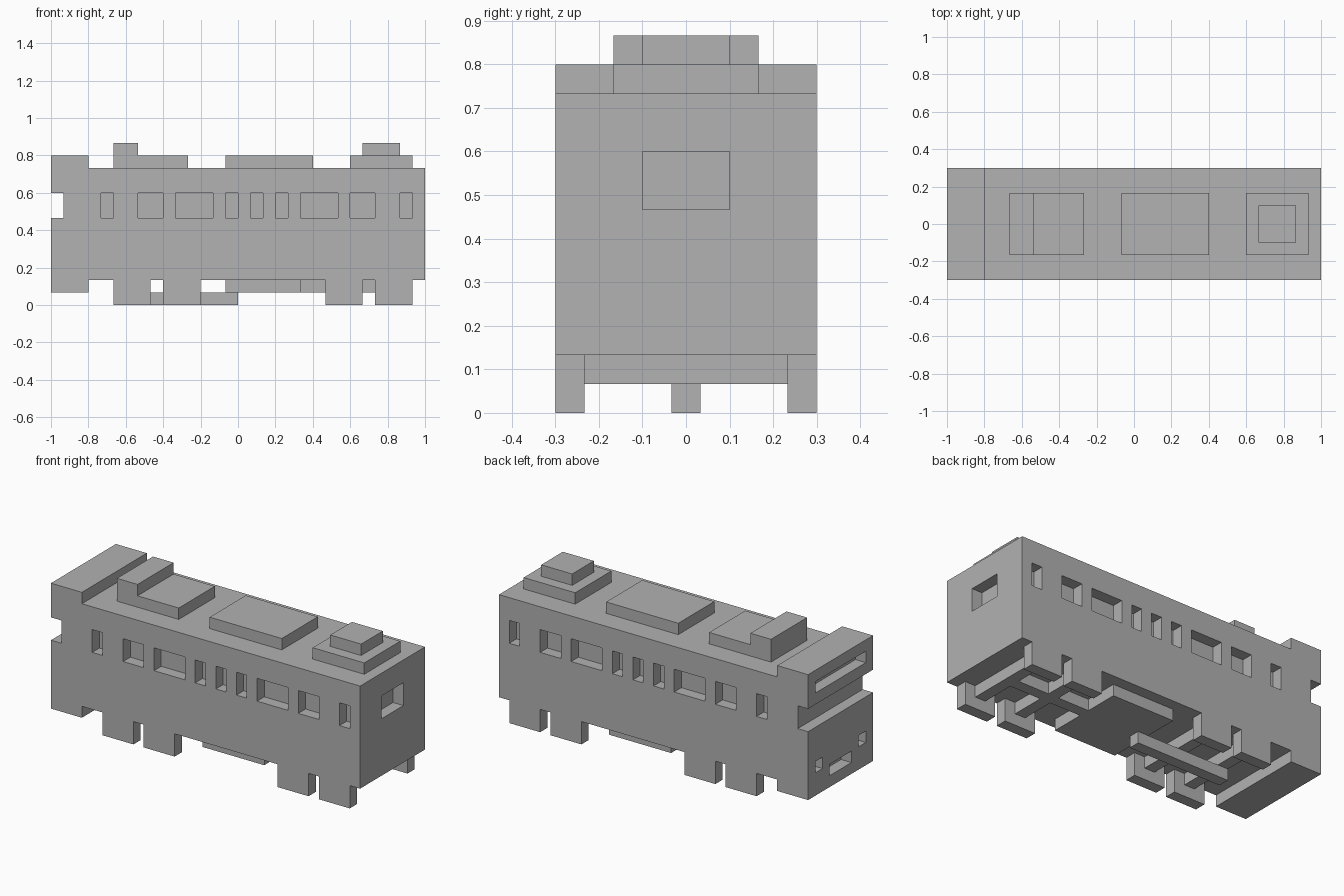
import bpy
import bmesh
from mathutils import Vector

U = 1 / 15          # one building block
HALF = 4.5          # half width of the body, in blocks

cube = bpy.data.objects.get("Cube")
if cube:
    bpy.data.objects.remove(cube)

grey = bpy.data.materials.new("plain_grey")
grey.use_nodes = True
colour = (0.445, 0.445, 0.445, 1)
grey.diffuse_color = colour
grey.node_tree.nodes["Principled BSDF"].inputs["Base Color"].default_value = colour


def add_box(bm, x, y, z):
    """Add a box from (min, max) ranges in blocks."""
    verts = bmesh.ops.create_cube(bm, size=1)["verts"]
    for v in verts:
        v.co = Vector([(a + b) / 2 + c * (b - a)
                       for (a, b), c in zip((x, y, z), v.co)]) * U


def finish(name, bm):
    bmesh.ops.recalc_face_normals(bm, faces=bm.faces)
    mesh = bpy.data.meshes.new(name)
    bm.to_mesh(mesh)
    bm.free()
    mesh.materials.append(grey)
    obj = bpy.data.objects.new(name, mesh)
    bpy.context.collection.objects.link(obj)
    return obj


def box(name, x, y, z):
    bm = bmesh.new()
    add_box(bm, x, y, z)
    return finish(name, bm)


# Body: side profile with raised cab and windscreen notch, extruded across
profile = [(-15, 1), (-12, 1), (-12, 2), (15, 2), (15, 11), (-12, 11),
           (-12, 12), (-15, 12), (-15, 9), (-14, 9), (-14, 7), (-15, 7)]
bm = bmesh.new()
face = bm.faces.new([bm.verts.new((x * U, -HALF * U, z * U)) for x, z in profile])
grown = bmesh.ops.extrude_face_region(bm, geom=[face])["geom"]
bmesh.ops.translate(bm, vec=(0, 2 * HALF * U, 0),
                    verts=[g for g in grown if isinstance(g, bmesh.types.BMVert)])
body = finish("body", bm)

# Recesses: side windows, rear window, destination slot, lamps and coupler
bm = bmesh.new()
for x0, width in ((-11, 1), (-8, 2), (-5, 3), (-1, 1), (1, 1),
                  (3, 1), (5, 3), (9, 2), (13, 1)):
    for y in ((-5, -3.5), (3.5, 5)):
        add_box(bm, (x0, x0 + width), y, (7, 9))
add_box(bm, (14, 16), (-1.5, 1.5), (7, 9))
cab_depth = (-16, -14)
add_box(bm, cab_depth, (-3.5, 3.5), (10, 11))
add_box(bm, cab_depth, (-1.5, 1.5), (2, 3))
for y in ((-3.5, -2.5), (2.5, 3.5)):
    add_box(bm, cab_depth, y, (3, 4))
cutter = finish("recess_cutter", bm)
cutter.hide_render = True

cut = body.modifiers.new("recesses", "BOOLEAN")
cut.operation = "DIFFERENCE"
cut.solver = "EXACT"
cut.object = cutter
bpy.context.view_layer.update()
result = body.evaluated_get(bpy.context.evaluated_depsgraph_get())
carved = bpy.data.meshes.new_from_object(result)
body.modifiers.clear()
body.data = carved
bpy.data.objects.remove(cutter)

# Roof equipment
wide = (-2.5, 2.5)
box("front_roof_unit", (-10, -4), wide, (11, 12))
box("front_roof_step", (-10, -8), wide, (12, 13))
box("middle_roof_unit", (-1, 6), wide, (11, 12))
box("rear_roof_unit", (9, 14), wide, (11, 12))
box("rear_roof_cap", (10, 13), (-1.5, 1.5), (12, 13))

# Wheels and axles
for i, x in enumerate((-10, -6, 7, 11), 1):
    box(f"right_wheel_{i}", (x, x + 3), (-4.5, -3.5), (0, 2))
    box(f"left_wheel_{i}", (x, x + 3), (3.5, 4.5), (0, 2))
    box(f"axle_{i}", (x + 1, x + 2), (-3.5, 3.5), (1, 2))

# Underframe
narrow = (-0.5, 0.5)
box("underfloor_box", (-1, 5), (-3.5, 3.5), (1, 2))
box("rear_beam", (5, 13), narrow, (1, 2))
box("front_beam", (-9, 0), narrow, (0, 1))
